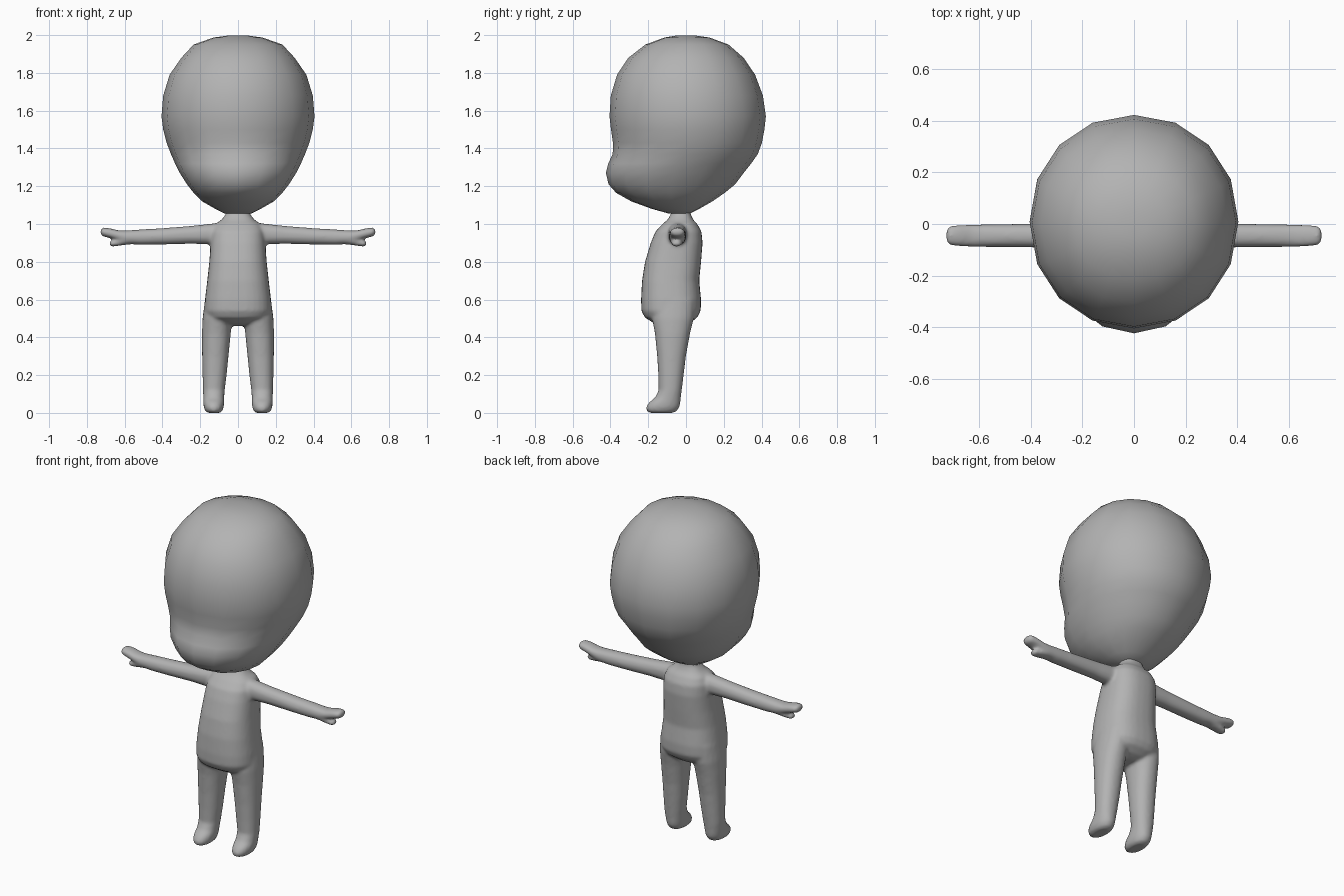
import bpy, bmesh, math
from mathutils import Vector

grey = bpy.data.materials.new("plain grey")
grey.diffuse_color = (0.45, 0.45, 0.45, 1)


def spow(v, p):
    return math.copysign(abs(v) ** p, v)


def loft(bm, rings, place, sides=16, power=1.0):
    """Skin oval rings (t, u_min, u_max, v_min, v_max); place maps (t,u,v) to xyz."""
    loops = []
    for t, u0, u1, v0, v1 in rings:
        loop = []
        for i in range(sides):
            a = 2 * math.pi * i / sides
            u = (u0 + u1) / 2 + (u1 - u0) / 2 * spow(math.cos(a), power)
            v = (v0 + v1) / 2 + (v1 - v0) / 2 * spow(math.sin(a), power)
            loop.append(bm.verts.new(place(t, u, v)))
        loops.append(loop)
    for a, b in zip(loops, loops[1:]):
        for i in range(sides):
            j = (i + 1) % sides
            bm.faces.new((a[i], a[j], b[j], b[i]))
    # close the ends with fans so smooth shading stays even
    for loop in (loops[0], loops[-1]):
        c = bm.verts.new(sum((v.co for v in loop), Vector()) / sides)
        for i in range(sides):
            bm.faces.new((loop[i], loop[(i + 1) % sides], c))


def finish(bm, name):
    bmesh.ops.recalc_face_normals(bm, faces=bm.faces)
    for f in bm.faces:
        f.smooth = True
    me = bpy.data.meshes.new(name)
    bm.to_mesh(me)
    bm.free()
    me.materials.append(grey)
    ob = bpy.data.objects.new(name, me)
    bpy.context.collection.objects.link(ob)
    return ob


def upright(t, u, v):
    return (u, v, t)


# head: half width, front y, back y at each height, with the muzzle bulge low in front
head = [(1.055, .07, -.09, .02), (1.08, .12, -.18, .07), (1.12, .19, -.29, .14),
        (1.165, .235, -.37, .205), (1.21, .27, -.41, .26), (1.27, .308, -.424, .305),
        (1.32, .333, -.412, .345), (1.37, .355, -.388, .38), (1.43, .378, -.387, .402),
        (1.50, .396, -.397, .415), (1.57, .405, -.405, .423), (1.68, .396, -.398, .407),
        (1.79, .362, -.365, .366), (1.88, .30, -.305, .305), (1.95, .235, -.215, .225),
        (1.987, .13, -.115, .125), (1.998, .05, -.05, .05)]
bm = bmesh.new()
loft(bm, [(z, -w, w, f, b) for z, w, f, b in head], upright, 16, 0.96)
finish(bm, "head")

# torso: neck, shoulders, belly and rounded seat
torso = [(1.09, .06, -.08, .025), (1.05, .065, -.08, .025), (1.02, .09, -.10, .04),
         (1.00, .12, -.125, .06), (.96, .14, -.162, .082), (.90, .145, -.187, .088),
         (.80, .152, -.217, .08), (.70, .163, -.233, .07), (.60, .175, -.238, .08),
         (.54, .178, -.236, .078), (.505, .165, -.218, .06), (.475, .11, -.17, .02),
         (.46, .05, -.12, -.02)]
bm = bmesh.new()
loft(bm, [(z, -w, w, f, b) for z, w, f, b in torso], upright, 32, 0.8)

leg = [(.60, .03, .175, -.18, .05), (.50, .03, .188, -.18, .042), (.42, .038, .191, -.165, .022),
       (.30, .05, .19, -.153, 0), (.20, .06, .188, -.147, -.012), (.12, .07, .186, -.145, -.022),
       (.08, .073, .184, -.165, -.027), (.055, .073, .184, -.197, -.029),
       (.03, .075, .182, -.213, -.034), (.008, .083, .172, -.208, -.05), (0, .095, .16, -.19, -.07)]
# arms run along x: (x, y_min, y_max, z_min, z_max)
arm = [(.08, -.10, .01, .89, 1.01), (.14, -.096, .004, .892, 1.002), (.25, -.092, .001, .895, .99),
       (.40, -.091, .001, .891, .978), (.52, -.09, 0, .889, .971), (.59, -.09, -.001, .895, .966),
       (.63, -.09, -.001, .912, .966), (.68, -.087, -.003, .926, .978),
       (.715, -.082, -.008, .934, .982), (.728, -.07, -.02, .943, .974)]
thumb = [(.56, -.085, -.005, .893, .945), (.61, -.083, -.012, .888, .93),
         (.64, -.08, -.018, .883, .917), (.67, -.076, -.024, .88, .912), (.682, -.065, -.035, .887, .905)]
for s in (1, -1):
    loft(bm, leg, lambda t, u, v: (s * u, v, t), 20, 0.92)
    for part in (arm, thumb):
        loft(bm, part, lambda t, u, v: (s * t, u, v), 20, 0.9)
body = finish(bm, "body_with_arms_and_legs")

# fuse the limbs into one soft skin
fuse = body.modifiers.new("fuse", 'REMESH')
fuse.mode = 'VOXEL'
fuse.voxel_size = 0.009
fuse.use_smooth_shade = True
soft = body.modifiers.new("soften", 'SMOOTH')
soft.factor = 0.5
soft.iterations = 8
